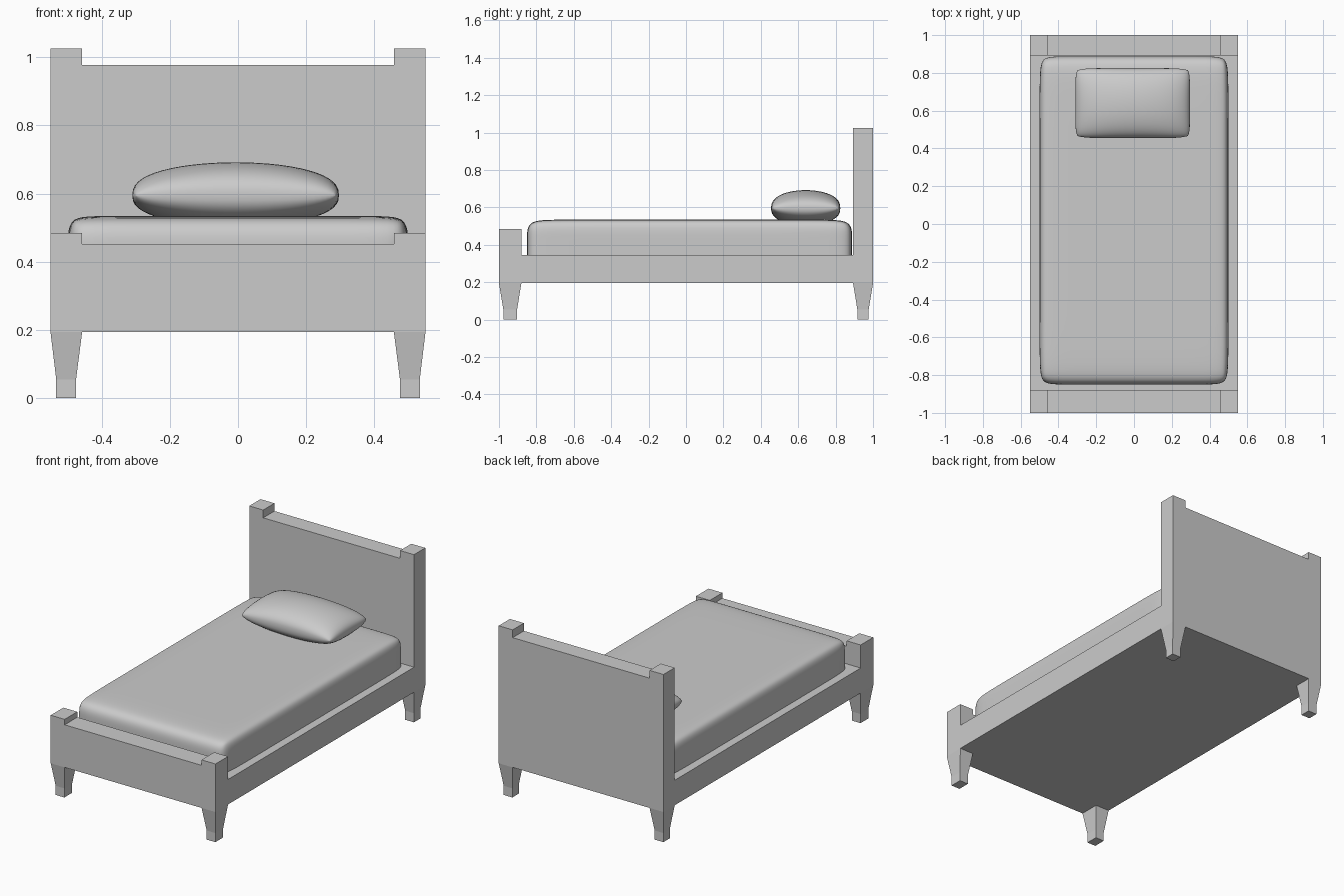
import bpy, bmesh, math
from mathutils import Vector

if "Cube" in bpy.data.objects:
    bpy.data.objects.remove(bpy.data.objects["Cube"])


def finish(bm, name):
    bmesh.ops.recalc_face_normals(bm, faces=bm.faces[:])
    me = bpy.data.meshes.new(name)
    bm.to_mesh(me)
    bm.free()
    ob = bpy.data.objects.new(name, me)
    bpy.context.collection.objects.link(ob)
    return ob


def smooth(ob):
    for p in ob.data.polygons:
        p.use_smooth = True


def end_board(name, y0, y1, post_top, panel_top):
    # Silhouette with posts and tapered legs, extruded through the thickness
    half = [(0.457, 0.195), (0.475, 0.055), (0.475, 0), (0.533, 0), (0.533, 0.055),
            (0.55, 0.195), (0.55, post_top), (0.457, post_top), (0.457, panel_top)]
    profile = half + [(-x, z) for x, z in reversed(half)]
    bm = bmesh.new()
    face = bm.faces.new([bm.verts.new((x, y0, z)) for x, z in profile])
    ext = bmesh.ops.extrude_face_region(bm, geom=[face])
    new = [g for g in ext["geom"] if isinstance(g, bmesh.types.BMVert)]
    bmesh.ops.translate(bm, verts=new, vec=(0, y1 - y0, 0))
    for z in (0.195, 0.055):
        bmesh.ops.bisect_plane(bm, geom=bm.verts[:] + bm.edges[:] + bm.faces[:],
                               dist=1e-5, plane_co=(0, 0, z), plane_no=(0, 0, 1))
    # Taper the legs in depth too
    mid = (y0 + y1) / 2
    for v in bm.verts:
        if v.co.z < 0.1:
            v.co.y += 0.023 if v.co.y < mid else -0.023
    return finish(bm, name)


def box(name, lo, hi):
    bm = bmesh.new()
    bmesh.ops.create_cube(bm, size=1)
    lo, hi = Vector(lo), Vector(hi)
    for v in bm.verts:
        v.co = (lo + hi) / 2 + v.co * (hi - lo)
    return finish(bm, name)


# Frame
end_board("headboard", 0.893, 1.0, 1.025, 0.978)
end_board("footboard", -1.0, -0.88, 0.485, 0.452)
box("bed_base", (-0.55, -0.88, 0.195), (0.55, 0.893, 0.346))

# Mattress: box with support loops, softened by subdivision
mattress = box("mattress", (-0.5, -0.85, 0.335), (0.5, 0.888, 0.535))
bm = bmesh.new()
bm.from_mesh(mattress.data)
for axis, cuts in ((0, (-0.41, 0.41)), (1, (-0.68, 0.72)), (2, (0.435,))):
    no = [int(i == axis) for i in range(3)]
    for c in cuts:
        bmesh.ops.bisect_plane(bm, geom=bm.verts[:] + bm.edges[:] + bm.faces[:],
                               plane_co=[c * n for n in no], plane_no=no)
crease = bm.edges.layers.float.new("crease_edge")
for e in bm.edges:
    if all(v.co.z < 0.34 for v in e.verts) and len({f.normal.z < -0.9 for f in e.link_faces}) == 2:
        e[crease] = 1.0
bm.to_mesh(mattress.data)
bm.free()
sub = mattress.modifiers.new("soft", 'SUBSURF')
sub.levels = sub.render_levels = 3
smooth(mattress)

# Pillow: two bulging grids sharing a seam
N = 28
ts = [math.sin(math.pi / 2 * (2 * i / N - 1)) for i in range(N + 1)]
bm = bmesh.new()
for height in (0.097, -0.09):
    grid = []
    for u in ts:
        row = []
        for v in ts:
            bulge = max(0.0, (1 - u * u) * (1 - v * v)) ** 0.4
            row.append(bm.verts.new((-0.007 + 0.303 * u * (1 - 0.035 * v ** 8),
                                     0.64 + 0.185 * v * (1 - 0.06 * u ** 8),
                                     0.595 + height * bulge)))
        grid.append(row)
    for i in range(N):
        for j in range(N):
            bm.faces.new((grid[i][j], grid[i + 1][j], grid[i + 1][j + 1], grid[i][j + 1]))
bmesh.ops.remove_doubles(bm, verts=bm.verts[:], dist=1e-5)
smooth(finish(bm, "pillow"))
